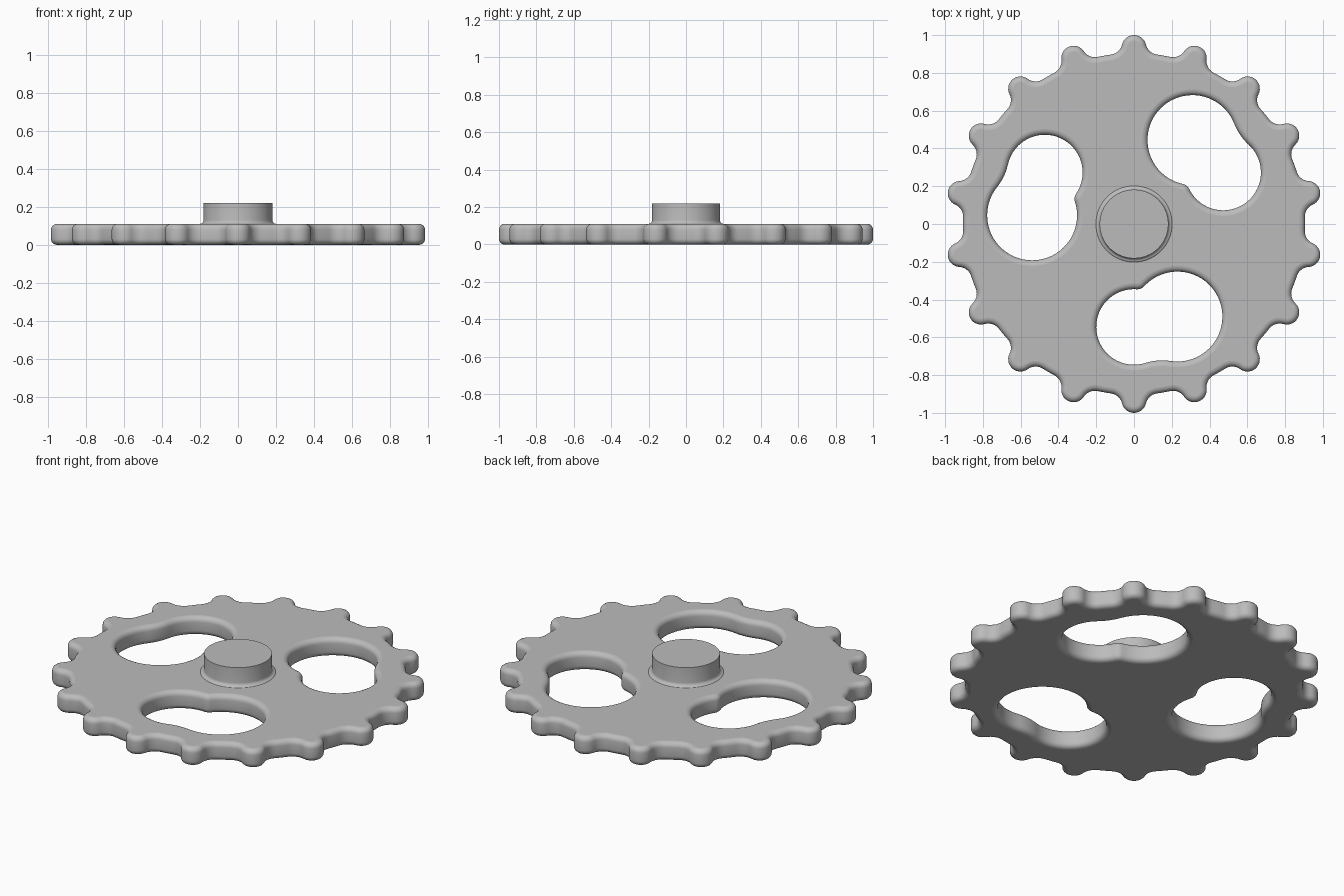
import bpy, bmesh
from math import pi, cos, sin, acos, radians
from mathutils import Vector, Matrix

if "Cube" in bpy.data.objects:
    bpy.data.objects.remove(bpy.data.objects["Cube"])

THICK, ROUND, STEPS = 0.11, 0.03, 5

steel = bpy.data.materials.new("plain grey")
steel.use_nodes = True
grey = (0.5, 0.5, 0.5, 1)
steel.diffuse_color = grey
steel.node_tree.nodes["Principled BSDF"].inputs["Base Color"].default_value = grey


def heading(a, b):
    d = b - a
    return Vector((1, 0)).angle_signed(d) * -1


def arc(c, r, a0, a1, n, way, side):
    """Points with normals; way is +1 for counterclockwise, side flips the normal."""
    sweep = way * ((way * (a1 - a0)) % (2 * pi))
    out = []
    for i in range(n):
        a = a0 + sweep * i / n
        d = Vector((cos(a), sin(a)))
        out.append((c + d * r, d * side))
    return out


def meet(a, ra, b, rb, side):
    """Point at distance ra from a and rb from b, left (+1) or right (-1) of a->b."""
    d = b - a
    u = d.normalized()
    k = acos((d.length ** 2 + ra ** 2 - rb ** 2) / (2 * d.length * ra)) * side
    return a + Vector((u.x * cos(k) - u.y * sin(k), u.x * sin(k) + u.y * cos(k))) * ra


def turned(loop, angle):
    m = Matrix.Rotation(angle, 2)
    return [(m @ p, m @ n) for p, n in loop]


def gear_outline(teeth=18, root=0.905, tip=0.065, fillet=0.07):
    o, t = Vector((0, 0)), Vector((1 - tip, 0))
    lo = meet(o, root + fillet, t, tip + fillet, -1)
    hi = Vector((lo.x, -lo.y))
    step = 2 * pi / teeth
    one = arc(lo, fillet, heading(lo, o), heading(lo, t), 7, -1, -1)
    one += arc(t, tip, heading(t, lo), heading(t, hi), 14, 1, 1)
    one += arc(hi, fillet, heading(hi, t), heading(hi, o), 7, -1, -1)
    one += arc(o, root, heading(o, hi), step + heading(o, lo), 4, 1, 1)
    return [v for k in range(teeth) for v in turned(one, pi / 2 + k * step)]


def window_outline():
    a, ra, b, rb = Vector((0, -0.545)), 0.2, Vector((0.23, -0.49)), 0.238
    f_out, f_in = 0.3, 0.05
    low = meet(a, ra + f_out, b, rb + f_out, -1)
    top = meet(a, ra + f_in, b, rb + f_in, 1)
    loop = arc(low, f_out, heading(low, a), heading(low, b), 10, -1, 1)
    loop += arc(b, rb, heading(b, low), heading(b, top), 44, 1, -1)
    loop += arc(top, f_in, heading(top, b), heading(top, a), 8, -1, 1)
    loop += arc(a, ra, heading(a, top), heading(a, low), 36, 1, -1)
    return loop


def bridge(bm, rings):
    for r0, r1 in zip(rings, rings[1:]):
        for i in range(len(r0)):
            j = (i + 1) % len(r0)
            bm.faces.new((r0[i], r0[j], r1[j], r1[i])).smooth = True


def finish(bm, name):
    bmesh.ops.recalc_face_normals(bm, faces=bm.faces[:])
    mesh = bpy.data.meshes.new(name)
    bm.to_mesh(mesh)
    bm.free()
    mesh.materials.append(steel)
    obj = bpy.data.objects.new(name, mesh)
    bpy.context.collection.objects.link(obj)
    return obj


# Toothed plate: rounded walls around every outline, then flat caps
quarter = [i * pi / 2 / STEPS for i in range(STEPS + 1)]
section = [(ROUND * (1 - sin(q)), ROUND * (1 - cos(q))) for q in quarter]
section += [(inset, THICK - z) for inset, z in reversed(section)]

bm = bmesh.new()
bottom, top = [], []
outlines = [gear_outline()] + [turned(window_outline(), radians(120 * k)) for k in range(3)]
for loop in outlines:
    rings = [[bm.verts.new((*(p - n * inset), z)) for p, n in loop] for inset, z in section]
    bridge(bm, rings)
    for ring, store in ((rings[0], bottom), (rings[-1], top)):
        store += [bm.edges.get((ring[i - 1], ring[i])) for i in range(len(ring))]
for edges in (bottom, top):
    caps = bmesh.ops.triangle_fill(bm, edges=edges, use_beauty=True)
    for g in caps["geom"]:
        if isinstance(g, bmesh.types.BMFace):
            g.smooth = False
finish(bm, "toothed_plate")

# Central hub: straight boss with a small fillet at its foot
HUB, FOOT, SIDES = 0.182, 0.02, 64
profile = [(HUB + FOOT, THICK - FOOT)]
profile += [(HUB + FOOT * (1 - sin(q)), THICK + FOOT * (1 - cos(q))) for q in quarter]
profile.append((HUB, 0.22))
bm = bmesh.new()
rings = [[bm.verts.new((r * cos(2 * pi * i / SIDES), r * sin(2 * pi * i / SIDES), z))
          for i in range(SIDES)] for r, z in profile]
bridge(bm, rings)
for ring in (rings[0], rings[-1]):
    bm.faces.new(ring).smooth = False
finish(bm, "hub")
